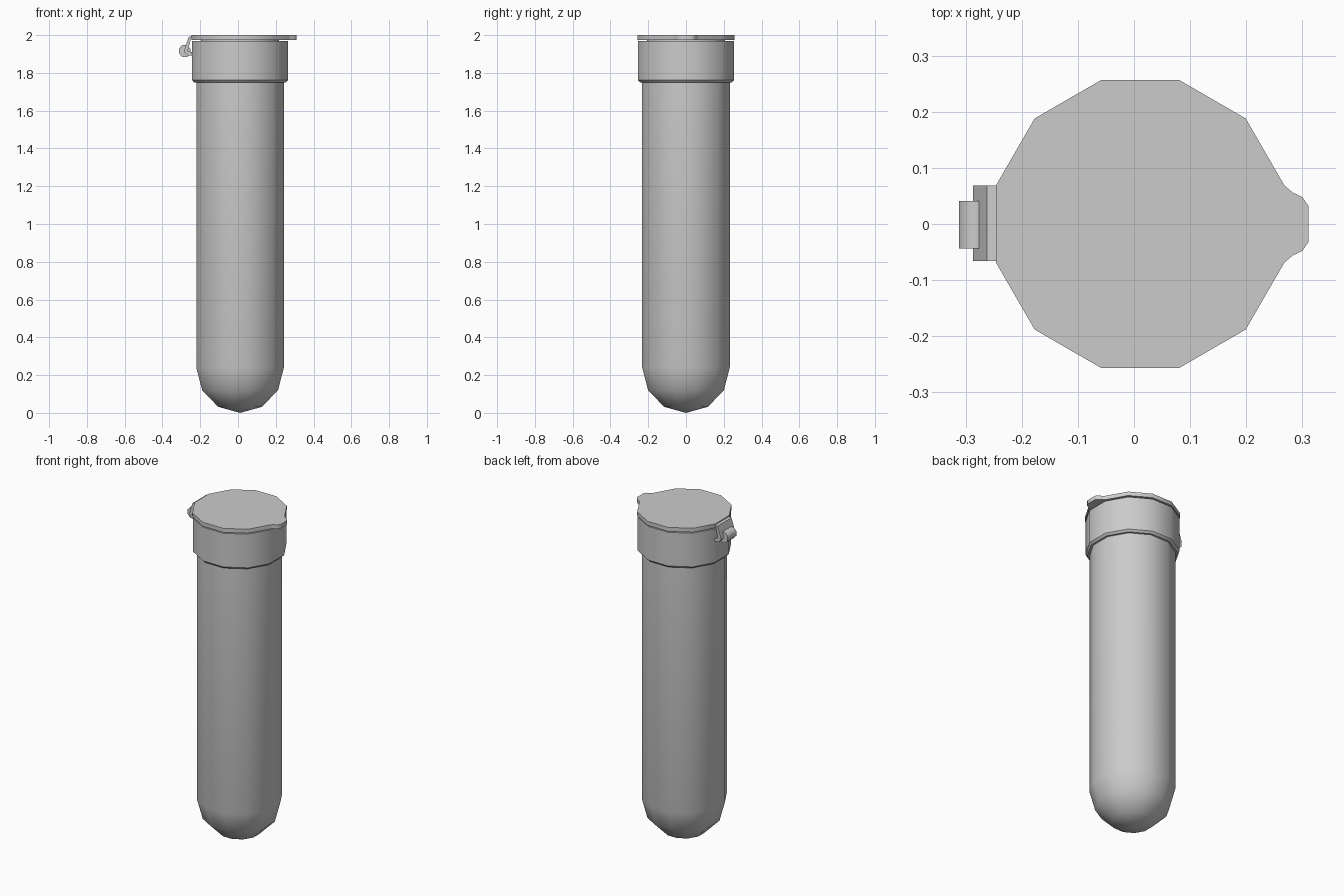
import bpy, bmesh
from math import cos, sin, pi, radians

if "Cube" in bpy.data.objects:
    bpy.data.objects.remove(bpy.data.objects["Cube"])

CX = 0.011      # tube axis, offset so that hinge and tab balance
SIDES = 12


def finish(name, bm, angle=35):
    bmesh.ops.recalc_face_normals(bm, faces=bm.faces[:])
    mesh = bpy.data.meshes.new(name)
    bm.to_mesh(mesh)
    bm.free()
    ob = bpy.data.objects.new(name, mesh)
    bpy.context.collection.objects.link(ob)
    bpy.context.view_layer.objects.active = ob
    ob.select_set(True)
    bpy.ops.object.shade_smooth_by_angle(angle=radians(angle))
    ob.select_set(False)
    return ob


def ring(r):
    return [(CX + r * cos((i + 0.5) * 2 * pi / SIDES),
             r * sin((i + 0.5) * 2 * pi / SIDES)) for i in range(SIDES)]


def lathe(name, profile):
    """Turn an (r, z) profile around the tube axis; r = 0 makes a pole."""
    bm = bmesh.new()
    rows = []
    for r, z in profile:
        if r == 0:
            rows.append([bm.verts.new((CX, 0, z))] * SIDES)
        else:
            rows.append([bm.verts.new((x, y, z)) for x, y in ring(r)])
    for a, b in zip(rows, rows[1:]):
        for i in range(SIDES):
            j = (i + 1) % SIDES
            bm.faces.new(list(dict.fromkeys((a[i], a[j], b[j], b[i]))))
    return finish(name, bm)


def prism(name, points, offset, angle=35):
    """Extrude a flat 3D polygon along offset."""
    bm = bmesh.new()
    face = bm.faces.new([bm.verts.new(p) for p in points])
    new = bmesh.ops.extrude_face_region(bm, geom=[face], use_keep_orig=True)["geom"]
    bmesh.ops.translate(bm, vec=offset,
                        verts=[v for v in new if isinstance(v, bmesh.types.BMVert)])
    return finish(name, bm, angle)


# Tube: round bottom, straight wall, collar, hollow inside
def bowl(r, z0):
    return [(0, z0)] + [(r * sin(a * pi / 6), z0 + r - r * cos(a * pi / 6)) for a in (1, 2, 3)]


outer = bowl(0.240, 0.0)
collar = [(0.240, 1.750), (0.252, 1.750), (0.263, 1.762), (0.263, 1.968)]
inner = [(0.215, 1.968)] + bowl(0.215, 0.025)[::-1]
lathe("tube", outer + collar + inner)

# Lid plate: twelve-sided with a rounded thumb tab on the right
half_tab = [(0.283, 0.056), (0.300, 0.048), (0.311, 0.032)]
tab = [(x, -y) for x, y in half_tab] + half_tab[::-1]
outline = ring(0.266) + tab
prism("lid", [(x, y, 1.975) for x, y in outline], (0, 0, 0.025))

# Plug under the lid that seats in the tube mouth
lathe("lid_plug", [(0, 1.978), (0.213, 1.978), (0.213, 1.90), (0, 1.90)])

# Hinge: a bent strap from the lid down to the knuckle and back to the collar
strap = [(-0.243, 1.994), (-0.262, 1.990), (-0.287, 1.915), (-0.268, 1.893),
         (-0.240, 1.893), (-0.240, 1.908), (-0.266, 1.915), (-0.250, 1.978)]
prism("hinge_strap", [(x, -0.066, z) for x, z in strap], (0, 0.135, 0))
knuckle = [(-0.282 + 0.032 * cos(k * pi / 4 + pi / 8),
            1.916 + 0.035 * sin(k * pi / 4 + pi / 8)) for k in range(8)]
prism("hinge_knuckle", [(x, -0.044, z) for x, z in knuckle], (0, 0.085, 0), 50)
